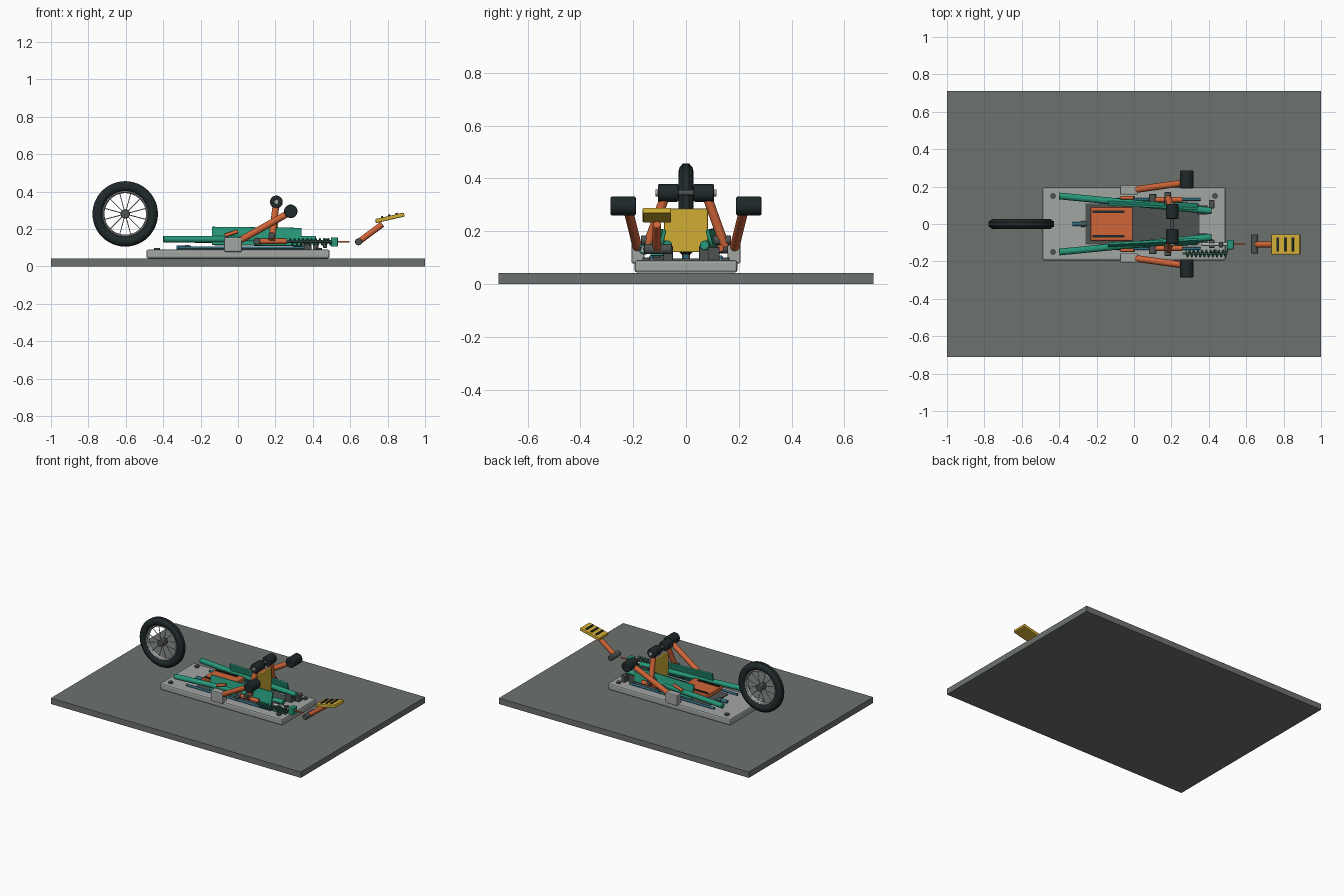
import bpy, bmesh, math
from mathutils import Vector, Matrix

if "Cube" in bpy.data.objects:
    bpy.data.objects.remove(bpy.data.objects["Cube"])


def material(name, rgb):
    m = bpy.data.materials.new(name)
    m.diffuse_color = (*rgb, 1)
    m.use_nodes = True
    m.node_tree.nodes["Principled BSDF"].inputs["Base Color"].default_value = m.diffuse_color
    return m


SLATE = material("slate grey", (0.155, 0.17, 0.158))
PALE = material("pale grey", (0.36, 0.385, 0.37))
GREEN = material("green", (0.02, 0.31, 0.19))
ORANGE = material("orange", (0.64, 0.13, 0.04))
YELLOW = material("yellow", (0.64, 0.42, 0.035))
BLACK = material("rubber black", (0.014, 0.022, 0.023))
BLUE = material("steel blue", (0.03, 0.15, 0.22))
METAL = material("dark metal", (0.075, 0.085, 0.08))
BRIGHT = material("bright metal", (0.5, 0.52, 0.51))


def finish(name, bm, mat, bevel=0.0, smooth=False):
    me = bpy.data.meshes.new(name)
    bm.to_mesh(me)
    bm.free()
    me.materials.append(mat)
    ob = bpy.data.objects.new(name, me)
    bpy.context.collection.objects.link(ob)
    if bevel:
        mod = ob.modifiers.new("bevel", "BEVEL")
        mod.width, mod.segments = bevel, 2
    if smooth:
        bpy.ops.object.select_all(action="DESELECT")
        ob.select_set(True)
        bpy.context.view_layer.objects.active = ob
        bpy.ops.object.shade_smooth_by_angle(angle=math.radians(35))
    return ob


def box(name, center, size, mat, bevel=0.0, rot=None):
    bm = bmesh.new()
    r = rot or Matrix()
    bmesh.ops.create_cube(bm, size=1, matrix=Matrix.Translation(center) @ r @ Matrix.Diagonal((*size, 1)))
    return finish(name, bm, mat, bevel)


def rod(name, a, b, radius, mat, bevel=0.0, sides=24):
    a, b = Vector(a), Vector(b)
    d = b - a
    bm = bmesh.new()
    m = Matrix.Translation((a + b) / 2) @ d.to_track_quat("Z", "Y").to_matrix().to_4x4()
    bmesh.ops.create_cone(bm, cap_ends=True, segments=sides, radius1=radius, radius2=radius,
                          depth=d.length, matrix=m)
    return finish(name, bm, mat, bevel, True)


def ring(name, center, profile, mat, steps=48):
    """Revolve a closed (radius, y) profile about a y axis."""
    bm = bmesh.new()
    rows = []
    for i in range(steps):
        t = 2 * math.pi * i / steps
        rows.append([bm.verts.new((center[0] + r * math.cos(t), center[1] + y, center[2] + r * math.sin(t)))
                     for r, y in profile])
    n = len(profile)
    for i in range(steps):
        p, q = rows[i], rows[(i + 1) % steps]
        for j in range(n):
            k = (j + 1) % n
            bm.faces.new((p[j], p[k], q[k], q[j]))
    bmesh.ops.recalc_face_normals(bm, faces=bm.faces)
    return finish(name, bm, mat, 0, True)


def oval(r, rr, ry, n=12):
    return [(r + rr * math.cos(2 * math.pi * i / n), ry * math.sin(2 * math.pi * i / n)) for i in range(n)]


# Ground slab, base plate and recessed tray
box("ground_slab", (0, 0, 0.021), (2, 1.42, 0.042), SLATE)
box("base_plate", (0, 0, 0.0665), (0.98, 0.39, 0.047), PALE, 0.01)
box("tray", (0.045, 0, 0.0925), (0.61, 0.22, 0.007), METAL)
for sx in (-1, 1):
    for sy in (-1, 1):
        rod("plate_bolt", (sx * 0.433, sy * 0.15, 0.085), (sx * 0.433, sy * 0.15, 0.1), 0.015, METAL, 0, 12)

# Orange seat pad with dark strips
box("seat_pad", (-0.12, 0, 0.14), (0.225, 0.18, 0.03), ORANGE, 0.006)
for sy in (-1, 1):
    box("pad_strip", (-0.137, sy * 0.065, 0.157), (0.17, 0.014, 0.006), BLACK)

# Parts mirrored on both sides
for s in (-1, 1):
    rod("side_tube", (-0.40, s * 0.15, 0.146), (0.415, s * 0.07, 0.146), 0.018, GREEN, 0.003)
    box("side_panel", (0.1, s * 0.105, 0.16), (0.48, 0.014, 0.1), GREEN, 0.003,
        Matrix.Rotation(math.radians(s * 14), 4, "X") @ Matrix.Rotation(math.radians(-s * 3), 4, "Z"))
    rod("guide_rod", (-0.32, s * 0.132, 0.1), (0.355, s * 0.132, 0.1), 0.008, BLUE, 0, 12)
    box("front_lug", (0.365, s * 0.075, 0.115), (0.055, 0.05, 0.06), METAL, 0.004)
    box("end_lug", (0.415, s * 0.105, 0.115), (0.03, 0.045, 0.05), METAL, 0.004)

    # Outer arm with roller and its bracket
    box("arm_bracket", (-0.027, s * 0.182, 0.117), (0.095, 0.05, 0.078), PALE, 0.006)
    rod("outer_arm", (-0.005, s * 0.182, 0.13), (0.282, s * 0.222, 0.292), 0.018, ORANGE, 0.003)
    rod("arm_lever", (-0.07, s * 0.14, 0.165), (0.0, s * 0.14, 0.188), 0.01, ORANGE, 0, 16)
    rod("outer_roller", (0.282, s * 0.19, 0.295), (0.282, s * 0.286, 0.295), 0.036, BLACK, 0.006, 32)

    # Upright strut with upper roller
    rod("upright_strut", (0.18, s * 0.148, 0.14), (0.205, s * 0.075, 0.345), 0.018, ORANGE, 0.003)
    rod("upper_roller", (0.205, s * 0.028, 0.345), (0.205, s * 0.106, 0.345), 0.034, BLACK, 0.006, 32)
    rod("roller_cap", (0.205, s * 0.106, 0.345), (0.205, s * 0.116, 0.345), 0.013, PALE, 0, 16)
    rod("strut_pivot", (0.18, s * 0.1, 0.165), (0.18, s * 0.17, 0.165), 0.018, METAL, 0.003)

    # Low link and pivots
    rod("link_pivot", (0.1, s * 0.1, 0.135), (0.1, s * 0.16, 0.135), 0.019, METAL, 0.003)
    rod("low_link", (0.1, s * 0.13, 0.135), (0.26, s * 0.13, 0.135), 0.014, ORANGE, 0.002)

rod("roller_axle", (0.205, -0.11, 0.345), (0.205, 0.11, 0.345), 0.01, METAL, 0, 16)
rod("tail_pin", (-0.33, 0, 0.1), (-0.25, 0, 0.1), 0.012, BLUE, 0, 16)
rod("tail_collar", (-0.283, 0, 0.1), (-0.262, 0, 0.1), 0.016, METAL, 0, 16)

# Yellow upright shield
box("shield", (0.205, 0, 0.203), (0.018, 0.165, 0.165), YELLOW, 0.004)

# Spoked wheel
C = (-0.603, 0, 0.281)
ring("tire", C, oval(0.147, 0.028, 0.028), BLACK)
ring("tire_tread", C, [(0.171, -0.016), (0.175, -0.012), (0.175, 0.012), (0.171, 0.016)], BLACK)
ring("rim", C, oval(0.118, 0.007, 0.017, 8), BRIGHT)
rod("wheel_hub", (C[0], -0.028, C[2]), (C[0], 0.028, C[2]), 0.025, METAL, 0.003)
for i in range(12):
    t = 2 * math.pi * (i + 0.5) / 12
    d = Vector((math.cos(t), 0, math.sin(t)))
    y = Vector((0, 0.012 * (-1) ** i, 0))
    rod("spoke", Vector(C) + d * 0.02 + y, Vector(C) + d * 0.118, 0.0025, BRIGHT, 0, 6)

# Coil spring along x
curve = bpy.data.curves.new("spring", "CURVE")
curve.dimensions = "3D"
curve.bevel_depth, curve.bevel_resolution = 0.0035, 1
line = curve.splines.new("POLY")
turns, per = 10, 14
line.points.add(turns * per)
for i, p in enumerate(line.points):
    t = 2 * math.pi * i / per
    p.co = (0.275 + 0.225 * i / (turns * per), -0.158 + 0.018 * math.cos(t), 0.132 + 0.018 * math.sin(t), 1)
curve.materials.append(GREEN)
bpy.context.collection.objects.link(bpy.data.objects.new("spring", curve))
rod("spring_core", (0.26, -0.158, 0.132), (0.5, -0.158, 0.132), 0.006, METAL, 0, 12)

# Push rod with green coupling
rod("push_rod", (0.36, -0.108, 0.132), (0.5, -0.108, 0.132), 0.009, BRIGHT, 0, 16)
box("coupling", (0.515, -0.11, 0.131), (0.038, 0.05, 0.05), GREEN, 0.004)
box("stop_block", (0.465, -0.11, 0.125), (0.02, 0.03, 0.05), METAL, 0.003)
rod("coupling_tip", (0.53, -0.108, 0.132), (0.595, -0.108, 0.132), 0.005, ORANGE, 0, 12)

# Pedal with pivot, arm and grip bars
rod("pedal_pivot", (0.645, -0.157, 0.132), (0.645, -0.055, 0.132), 0.019, METAL, 0.003)
rod("pedal_arm", (0.65, -0.11, 0.135), (0.772, -0.11, 0.226), 0.016, ORANGE, 0.003)
tilt = Matrix.Rotation(math.radians(-13), 4, "Y")
center = Vector((0.812, -0.11, 0.26))
box("pedal", center, (0.158, 0.108, 0.022), YELLOW, 0.005, tilt)
for k in (-1, 0, 1):
    box("pedal_grip", center + tilt @ Vector((k * 0.04, 0, 0.014)), (0.012, 0.075, 0.008), BLACK, 0, tilt)
